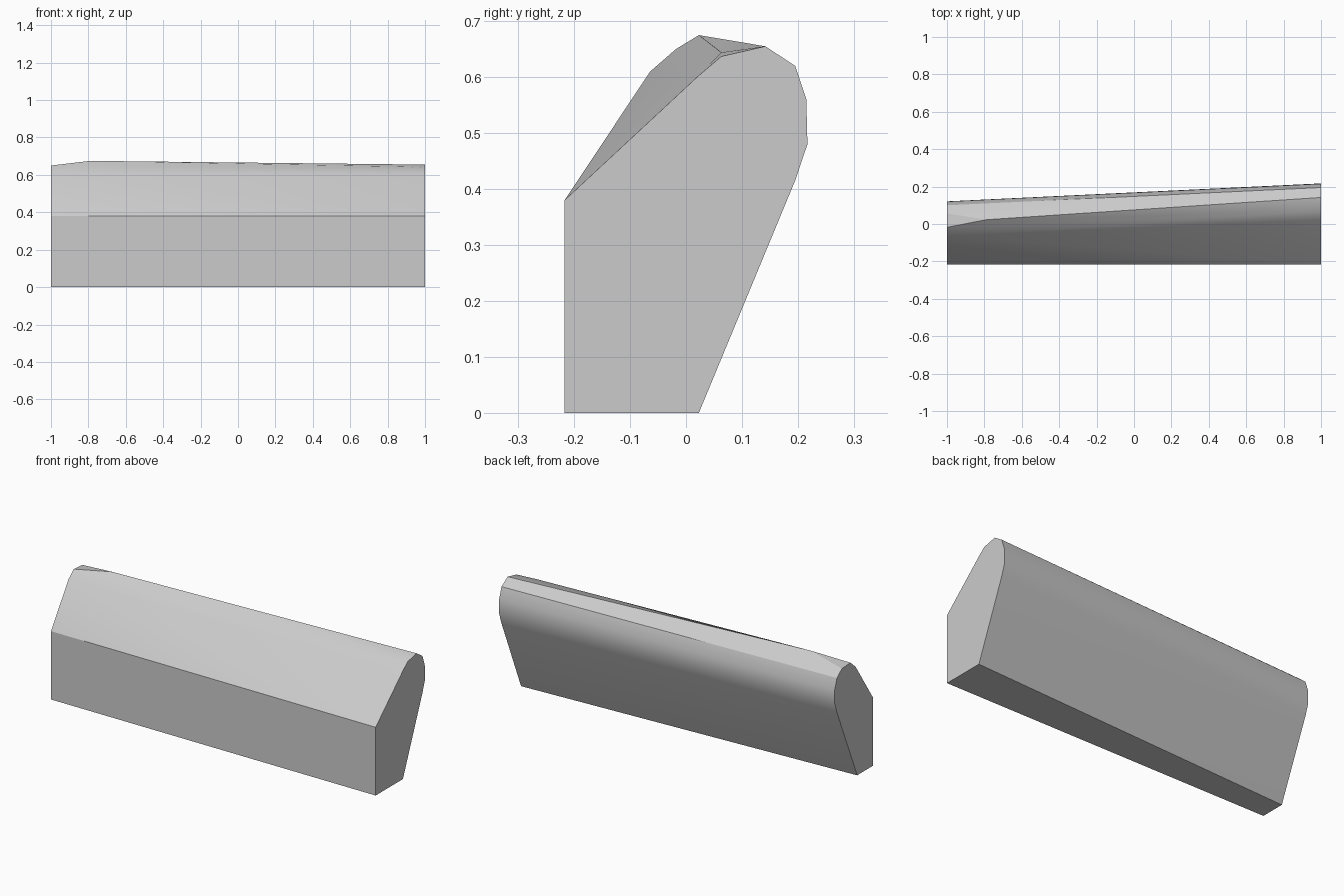
import bpy
import bmesh
import math

cube = bpy.data.objects.get("Cube")
if cube:
    bpy.data.objects.remove(cube, do_unlink=True)

# One plain grey material
grey = bpy.data.materials.new("light_grey")
grey.use_nodes = True
colour = (0.6, 0.6, 0.6, 1)
grey.diffuse_color = colour
bsdf = grey.node_tree.nodes["Principled BSDF"]
bsdf.inputs["Base Color"].default_value = colour
bsdf.inputs["Roughness"].default_value = 0.8

# End cross-sections (y, z), from the bottom front round the back to the front crease
narrow_end = [(-0.217, 0), (-0.078, 0), (0.101, 0.42), (0.121, 0.48), (0.12, 0.55),
              (0.1, 0.61), (0.057, 0.645), (-0.018, 0.65), (-0.064, 0.61), (-0.217, 0.38)]
wide_end = [(-0.217, 0), (0.023, 0), (0.195, 0.415), (0.217, 0.48), (0.215, 0.56),
            (0.195, 0.62), (0.142, 0.655), (0.063, 0.637), (0.022, 0.602), (-0.217, 0.38)]
# High points of the bent ridge
ridge = [(-0.79, 0.023, 0.675), (0.88, 0.063, 0.644)]

# Tapered bar: a tight skin over both ends and the ridge
bm = bmesh.new()
points = [(-1, y, z) for y, z in narrow_end] + [(1, y, z) for y, z in wide_end] + ridge
for p in points:
    bm.verts.new(p)
hull = bmesh.ops.convex_hull(bm, input=bm.verts[:])
loose = [v for v in bm.verts if not v.link_faces]
bmesh.ops.delete(bm, geom=loose, context="VERTS")
bmesh.ops.dissolve_limit(bm, angle_limit=math.radians(0.3), verts=bm.verts[:], edges=bm.edges[:])
bmesh.ops.recalc_face_normals(bm, faces=bm.faces[:])

mesh = bpy.data.meshes.new("tapered_bar")
bm.to_mesh(mesh)
bm.free()
mesh.materials.append(grey)
bar = bpy.data.objects.new("tapered_bar", mesh)
bpy.context.collection.objects.link(bar)

# Soft rounded back, crisp ends and creases
bpy.ops.object.select_all(action="DESELECT")
bar.select_set(True)
bpy.context.view_layer.objects.active = bar
bpy.ops.object.shade_smooth_by_angle(angle=math.radians(30))
